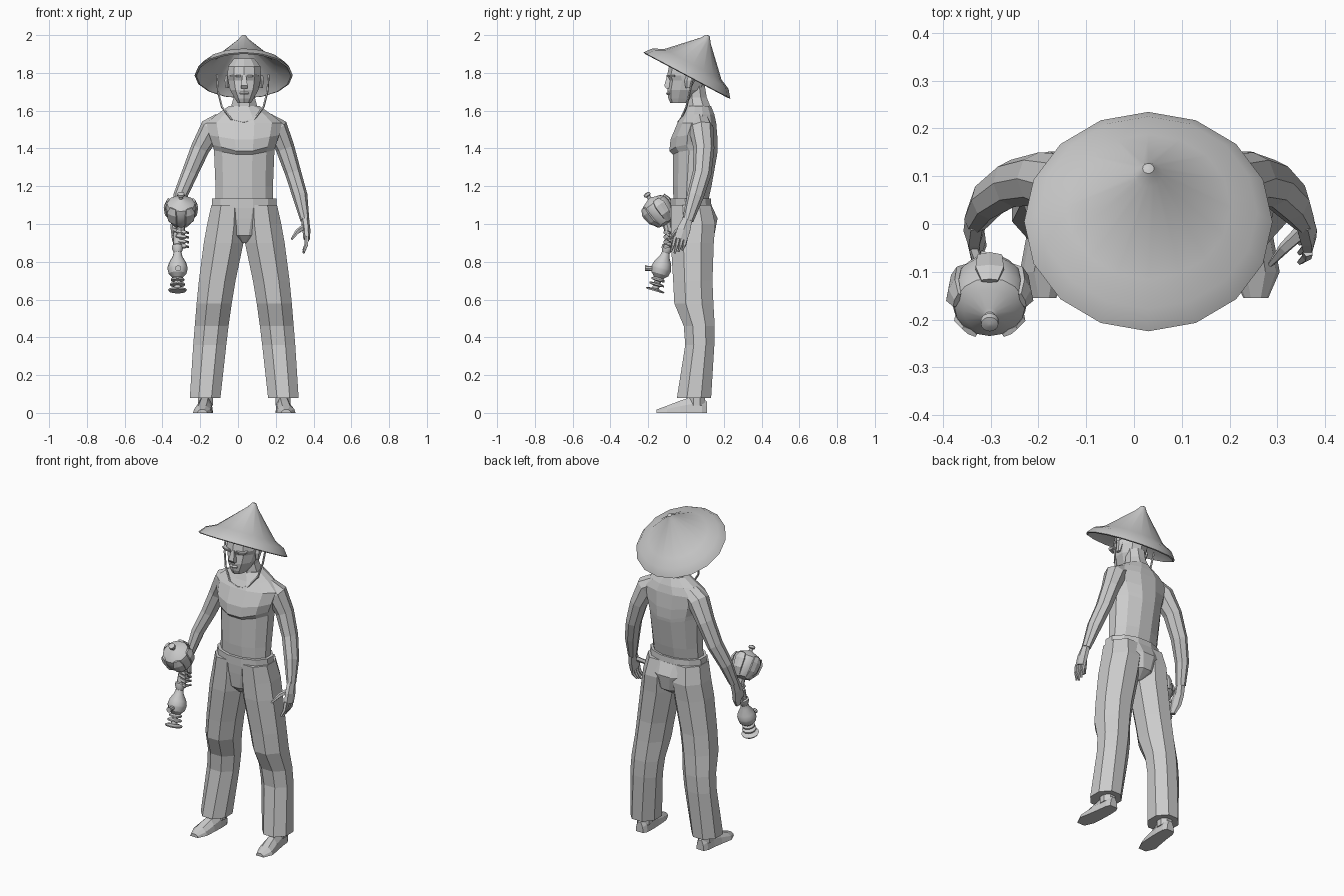
import bpy, bmesh, math
from mathutils import Vector, Matrix

CX = 0.033  # body centre line in x
grey = bpy.data.materials.new("plain_grey")
grey.diffuse_color = (0.6, 0.6, 0.6, 1)


def skin(name, rings, mat=None, smooth=False):
    """Bridge a list of equal-length rings and cap both ends."""
    bm = bmesh.new()
    vr = [[bm.verts.new(mat @ Vector(p) if mat else p) for p in r] for r in rings]
    n = len(vr[0])
    for a, b in zip(vr, vr[1:]):
        for i in range(n):
            j = (i + 1) % n
            bm.faces.new((a[i], a[j], b[j], b[i]))
    bm.faces.new(vr[0][::-1])
    bm.faces.new(vr[-1])
    bmesh.ops.recalc_face_normals(bm, faces=bm.faces)
    me = bpy.data.meshes.new(name)
    bm.to_mesh(me)
    bm.free()
    me.materials.append(grey)
    ob = bpy.data.objects.new(name, me)
    bpy.context.collection.objects.link(ob)
    if smooth:
        bpy.ops.object.select_all(action='DESELECT')
        ob.select_set(True)
        bpy.context.view_layer.objects.active = ob
        bpy.ops.object.shade_smooth_by_angle(angle=math.radians(30))
    return ob


def loft(name, secs, n=8):
    """Horizontal rings: (z, x0, x1, y0, y1[, lift at the sides])."""
    rings = []
    k = 1 / math.cos(math.pi / n)
    for z, x0, x1, y0, y1, *lift in secs:
        ring = []
        for i in range(n):
            a = 2 * math.pi * (i + 0.5) / n
            c, s = math.cos(a) * k, math.sin(a) * k
            ring.append(((x0 + x1) / 2 + c * (x1 - x0) / 2, (y0 + y1) / 2 + s * (y1 - y0) / 2,
                         z + (lift[0] * abs(c) if lift else 0)))
        rings.append(ring)
    return skin(name, rings)


def lathe(name, profile, mat, n=16):
    return skin(name, [[(r * math.cos(2 * math.pi * i / n), r * math.sin(2 * math.pi * i / n), h)
                        for i in range(n)] for r, h in profile], mat, True)


def tube(name, pts, n=6, mat=None):
    """Rings across a path: (x, y, z, half width, half depth)."""
    P = [Vector(p[:3]) for p in pts]
    rings = []
    for i, p in enumerate(pts):
        t = (P[min(i + 1, len(P) - 1)] - P[max(i - 1, 0)]).normalized()
        ref = Vector((1, 0, 0)) if abs(t.y) > 0.9 else Vector((0, 1, 0))
        u = ref.cross(t).normalized()
        v = t.cross(u)
        rings.append([P[i] + u * p[3] * math.cos(2 * math.pi * k / n)
                      + v * p[4] * math.sin(2 * math.pi * k / n) for k in range(n)])
    return skin(name, rings, mat)


def place(x, y, z, tilt):
    return Matrix.Translation((x, y, z)) @ Matrix.Rotation(math.radians(tilt), 4, 'X')


def wide(z, hw, y0, y1, lift=0):
    return (z, CX - hw, CX + hw, y0, y1, lift)


# Conical straw hat, hollow underneath
lathe("straw_hat", [(0.001, 0.222), (0.165, 0.056), (0.22, 0.028), (0.25, -0.004), (0.26, 0.0),
                    (0.228, 0.04), (0.172, 0.066), (0.03, 0.21), (0.012, 0.237), (0.004, 0.24)],
      place(0.03, 0.005, 1.787, -28))

# Head, nose, brow, ears
loft("head", [wide(1.64, 0.035, -0.08, 0.03), wide(1.665, 0.05, -0.09, 0.06),
              wide(1.71, 0.075, -0.093, 0.09), wide(1.76, 0.086, -0.085, 0.105),
              wide(1.785, 0.09, -0.095, 0.105), wide(1.835, 0.085, -0.085, 0.1),
              wide(1.875, 0.055, -0.04, 0.085)], 10)
loft("nose", [wide(1.718, 0.018, -0.105, -0.06), wide(1.732, 0.018, -0.115, -0.06),
              wide(1.79, 0.009, -0.099, -0.06)], 4)
loft("lips", [wide(1.682, 0.02, -0.097, -0.06), wide(1.69, 0.026, -0.102, -0.06),
              wide(1.7, 0.02, -0.097, -0.06)], 6)
for s in (-1, 1):
    x = CX + s * 0.043
    loft("brow", [(1.777, x - 0.03, x + 0.03, -0.098, -0.05), (1.79, x - 0.035, x + 0.035, -0.1, -0.05)], 6)
    x = CX + s * 0.09
    loft("ear", [(1.72, x - 0.008, x + 0.008, 0.0, 0.025), (1.76, x - 0.014, x + 0.014, -0.005, 0.045),
                 (1.785, x - 0.01, x + 0.01, 0.005, 0.04)], 6)
loft("neck", [wide(1.56, 0.085, -0.0, 0.135), wide(1.62, 0.07, 0.0, 0.13),
              wide(1.67, 0.056, 0.0, 0.11), wide(1.73, 0.056, 0.0, 0.1)])

# Hat cord hanging to the chest
half = [(0.137, 0.04, 1.79), (0.13, 0.02, 1.70), (0.11, 0.002, 1.62), (0.06, -0.028, 1.555)]
path = [(0.025 - x, y, z) for x, y, z in half] + [(0.03, -0.04, 1.54)] + \
       [(0.025 + x, y, z) for x, y, z in half[::-1]]
tube("hat_cord", [(*p, 0.006, 0.006) for p in path], 5)

# Shirt with chest fold
loft("torso", [wide(1.11, 0.152, -0.065, 0.115), wide(1.2, 0.152, -0.07, 0.135),
               wide(1.36, 0.16, -0.07, 0.165, 0.03), wide(1.375, 0.168, -0.088, 0.167, 0.045),
               wide(1.44, 0.185, -0.082, 0.167, 0.03), wide(1.535, 0.2, -0.045, 0.16),
               wide(1.58, 0.145, -0.02, 0.15), wide(1.625, 0.08, 0.0, 0.132)], 12)

# Waistband, seat and trouser legs
loft("waistband", [wide(1.085, 0.172, -0.083, 0.135), wide(1.135, 0.17, -0.083, 0.132)], 12)
loft("trouser_seat", [wide(0.9, 0.02, -0.03, 0.09), wide(0.94, 0.09, -0.068, 0.15),
                      wide(1.03, 0.14, -0.076, 0.167), wide(1.1, 0.168, -0.08, 0.135)], 12)
leg = [(0.08, 0.126, 0.288, -0.048, 0.133), (0.36, 0.095, 0.27, -0.004, 0.15),
       (0.46, 0.083, 0.262, -0.012, 0.152), (0.58, 0.066, 0.252, -0.062, 0.145),
       (0.7, 0.046, 0.24, -0.068, 0.14), (0.9, 0.004, 0.214, -0.08, 0.147),
       (1.0, -0.005, 0.196, -0.08, 0.155), (1.1, 0.0, 0.174, -0.08, 0.132)]
for s in (-1, 1):
    loft("trouser_leg", [(z, CX + s * a, CX + s * b, y0, y1) for z, a, b, y0, y1 in leg])
    # Feet, slightly turned out
    rings = []
    for y, off, w, h in [(0.11, 0.205, 0.025, 0.06), (0.085, 0.205, 0.038, 0.08), (0.03, 0.207, 0.042, 0.085),
                         (-0.03, 0.213, 0.046, 0.065), (-0.1, 0.222, 0.05, 0.038), (-0.155, 0.222, 0.026, 0.018)]:
        x = CX + s * off
        rings.append([(x + w * a, y, h * b) for a, b in
                      [(-1, 0), (1, 0), (0.85, 0.55), (0.4, 1), (-0.4, 1), (-0.85, 0.55)]])
    skin("foot", rings)
    x = CX + s * 0.206
    loft("ankle", [(0.04, x - 0.04, x + 0.04, 0.015, 0.1), (0.16, x - 0.04, x + 0.04, 0.015, 0.1)])

# Arms
tube("left_arm", [(0.15, 0.07, 1.54, 0.05, 0.06), (0.205, 0.08, 1.505, 0.062, 0.066),
                  (0.25, 0.095, 1.4, 0.05, 0.055), (0.292, 0.085, 1.27, 0.043, 0.05),
                  (0.328, 0.05, 1.15, 0.04, 0.045), (0.354, 0.01, 1.02, 0.024, 0.03)], 8)
tube("right_arm", [(-0.09, 0.07, 1.54, 0.05, 0.06), (-0.14, 0.08, 1.505, 0.062, 0.066),
                   (-0.2, 0.095, 1.4, 0.05, 0.055), (-0.255, 0.085, 1.27, 0.043, 0.05),
                   (-0.305, 0.05, 1.15, 0.037, 0.042), (-0.33, 0.01, 1.03, 0.026, 0.03)], 8)

# Open left hand: palm, fingers, thumb
tube("left_palm", [(0.354, 0.01, 1.03, 0.022, 0.028), (0.362, -0.012, 0.97, 0.021, 0.04),
                   (0.364, -0.028, 0.92, 0.018, 0.04)])
for i in range(4):
    y = -0.058 + i * 0.02
    tube("left_finger", [(0.364, y, 0.935, 0.012, 0.011), (0.362, y - 0.01, 0.89, 0.011, 0.01),
                         (0.347, y - 0.022, 0.845 + 0.008 * abs(i - 1), 0.006, 0.006)], 5)
tube("left_thumb", [(0.352, -0.015, 0.985, 0.016, 0.016), (0.315, -0.05, 0.96, 0.013, 0.013),
                    (0.285, -0.085, 0.92, 0.006, 0.006)], 5)

# Closed right hand gripping the handle
tube("right_palm", [(-0.33, 0.01, 1.04, 0.024, 0.028), (-0.335, -0.015, 0.98, 0.022, 0.04),
                    (-0.33, -0.035, 0.92, 0.02, 0.045), (-0.32, -0.045, 0.87, 0.012, 0.02)])
for i in range(4):
    z = 0.97 - i * 0.025
    tube("right_finger", [(-0.335, -0.05, z, 0.012, 0.012), (-0.32, -0.102, z - 0.01, 0.012, 0.012),
                          (-0.28, -0.11, z - 0.014, 0.012, 0.012), (-0.265, -0.075, z - 0.016, 0.008, 0.008)], 5)

# Round pot with lid knob and petals, tilted forward
pot = place(-0.302, -0.148, 1.072, 35)
lathe("pot", [(0.025, -0.085), (0.055, -0.072), (0.076, -0.03), (0.08, 0.02), (0.074, 0.045), (0.055, 0.06),
              (0.018, 0.074), (0.011, 0.078), (0.011, 0.09), (0.019, 0.095), (0.018, 0.108), (0.004, 0.112)], pot)
for i in range(5):
    turn = Matrix.Rotation(2 * math.pi * (i + 0.25) / 5, 4, 'Z')
    tube("pot_petal", [(0.045, 0, -0.075, 0.008, 0.015), (0.076, 0, -0.03, 0.01, 0.03),
                       (0.082, 0, 0.02, 0.009, 0.034), (0.072, 0, 0.052, 0.006, 0.02)], 6, pot @ turn)
tube("pot_stem", [(-0.302, -0.105, 1.015, 0.024, 0.024), (-0.302, -0.082, 0.92, 0.02, 0.02)], 8)

# Lower handle: grip, bulb, rings and end disc, with a small spout
lathe("lower_handle", [(0.046, 0), (0.05, 0.008), (0.018, 0.015), (0.018, 0.028), (0.04, 0.032), (0.04, 0.04),
                       (0.018, 0.046), (0.018, 0.054), (0.036, 0.058), (0.036, 0.066), (0.026, 0.074),
                       (0.047, 0.095), (0.053, 0.12), (0.053, 0.13), (0.046, 0.155), (0.026, 0.19),
                       (0.021, 0.212), (0.03, 0.235), (0.03, 0.25), (0.022, 0.255), (0.022, 0.32)],
      place(-0.32, -0.165, 0.645, -16), 12)
tube("spout", [(-0.317, -0.15, 0.762, 0.014, 0.014), (-0.317, -0.2, 0.765, 0.013, 0.013),
               (-0.317, -0.217, 0.766, 0.016, 0.016)], 8)
